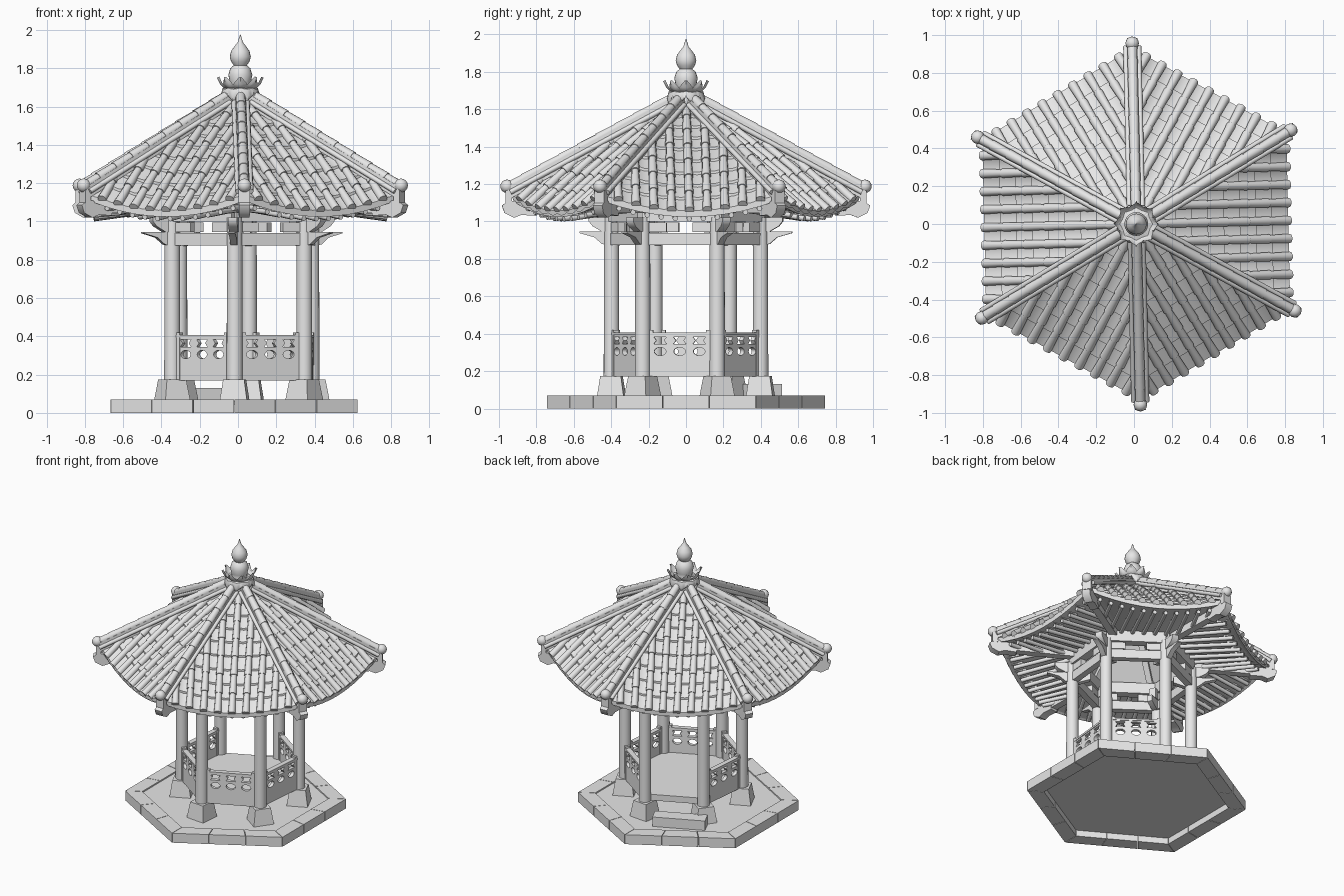
import bpy, bmesh
from math import sin, cos, tan, pi, radians
from mathutils import Matrix, Vector

cube = bpy.data.objects.get("Cube")
if cube:
    bpy.data.objects.remove(cube)

stone = bpy.data.materials.new("light_grey")
stone.use_nodes = True
stone.diffuse_color = (0.8, 0.8, 0.8, 1)
stone.node_tree.nodes["Principled BSDF"].inputs["Base Color"].default_value = (0.8, 0.8, 0.8, 1)
parts = []
T30 = tan(pi / 6)
UPRIGHT = Matrix.Rotation(pi / 2, 4, 'X')  # profile y becomes z


def finish(name, bm, closed=True):
    bmesh.ops.remove_doubles(bm, verts=bm.verts, dist=0.0002)
    if closed:
        bmesh.ops.recalc_face_normals(bm, faces=bm.faces)
    mesh = bpy.data.meshes.new(name)
    bm.to_mesh(mesh)
    bm.free()
    mesh.materials.append(stone)
    ob = bpy.data.objects.new(name, mesh)
    bpy.context.collection.objects.link(ob)
    parts.append(ob)


def frames(cx, turn, start):
    """Six local frames around the centre, x pointing outward."""
    return [Matrix.Translation((cx, 0, 0)) @ Matrix.Rotation(radians(turn + start + 60 * k), 4, 'Z')
            for k in range(6)]


def beam(bm, m, p, q, w, h):
    p, q = Vector(p), Vector(q)
    x = (q - p).normalized()
    y = Vector((0, 0, 1)).cross(x).normalized()
    rot = Matrix((x, y, x.cross(y))).transposed().to_4x4()
    size = Matrix.Diagonal(((q - p).length, w, h, 1))
    bmesh.ops.create_cube(bm, size=1, matrix=m @ Matrix.Translation((p + q) / 2) @ rot @ size)


def prism(bm, m, pts, z0, z1):
    low, high = [[bm.verts.new(m @ Vector((x, y, z))) for x, y in pts] for z in (z0, z1)]
    bm.faces.new(low[::-1])
    bm.faces.new(high)
    for i in range(len(pts)):
        j = (i + 1) % len(pts)
        bm.faces.new((low[i], low[j], high[j], high[i]))


def tube(bm, m, pts, radii, side=(0, 1, 0), n=10):
    pts = [Vector(p) for p in pts]
    side = Vector(side)
    up = (pts[-1] - pts[0]).normalized().cross(side)
    rings = [[bm.verts.new(m @ (p + r * (cos(2 * pi * i / n) * side + sin(2 * pi * i / n) * up)))
              for i in range(n)] for p, r in zip(pts, radii)]
    for a, b in zip(rings, rings[1:]):
        for i in range(n):
            bm.faces.new((a[i], a[(i + 1) % n], b[(i + 1) % n], b[i]))
    bm.faces.new(rings[0])
    bm.faces.new(rings[-1])


def sheet(bm, m, rows):
    vs = [[bm.verts.new(m @ Vector(p)) for p in row] for row in rows]
    for a, b in zip(vs, vs[1:]):
        for i in range(len(a) - 1):
            bm.faces.new((a[i], a[i + 1], b[i + 1], b[i]))


def hexagon(r):
    return [(r * cos(pi / 6 + k * pi / 3), r * sin(pi / 6 + k * pi / 3)) for k in range(6)]


# Base: curb blocks around a recessed floor
bm = bmesh.new()
for m in frames(-0.02, 0, 0):
    for k in range(3):
        f0, f1 = [(2 * (k + e) / 3 - 1) * T30 for e in (0.008, 0.992)]
        prism(bm, m, [(0.545, 0.545 * f0), (0.645, 0.645 * f0), (0.645, 0.645 * f1), (0.545, 0.545 * f1)], 0, 0.07)
finish("base_curb", bm)
bm = bmesh.new()
prism(bm, Matrix.Translation((-0.02, 0, 0)), hexagon(0.635), 0.045, 0.06)
finish("base_floor", bm)

# Raised deck and entry step
SIDES = frames(0.02, -5.4, 0)
POSTS = frames(0.02, -5.4, 30)
bm = bmesh.new()
prism(bm, SIDES[0], hexagon(0.4), 0.175, 0.22)
finish("deck", bm)
bm = bmesh.new()
beam(bm, SIDES[2], (0.46, -0.12, 0.095), (0.46, 0.24, 0.095), 0.1, 0.07)
finish("entry_step", bm)

# Footings, columns, brackets and tie beams
bm_foot, bm_col, bm_br, bm_tie = [bmesh.new() for _ in range(4)]
wing = [(0.28, 0.90), (0.38, 0.865), (0.45, 0.88), (0.49, 0.915), (0.57, 0.938), (0.57, 0.946), (0.28, 0.946)]
arm = [(0.32, 0.946), (0.45, 0.946), (0.5, 0.975), (0.52, 1.0), (0.52, 1.02), (0.32, 1.02)]
for m in POSTS:
    bmesh.ops.create_cone(bm_foot, cap_ends=True, segments=4, radius1=0.103, radius2=0.078, depth=0.12,
                          matrix=m @ Matrix.Translation((0.4, 0, 0.115)) @ Matrix.Rotation(pi / 4, 4, 'Z'))
    bmesh.ops.create_cone(bm_col, cap_ends=True, segments=20, radius1=0.042, radius2=0.04, depth=0.85,
                          matrix=m @ Matrix.Translation((0.4, 0, 0.595)))
    prism(bm_br, m @ UPRIGHT, wing, -0.018, 0.018)
    prism(bm_br, m @ UPRIGHT, arm, -0.024, 0.024)
    for t in (-1, 1):  # arms lying along the tie beams
        d = Vector((-0.5, t * 0.866, 0))
        c = Vector((0.4, 0, 0.97))
        beam(bm_br, m, c, c + d * 0.13, 0.04, 0.05)
for m in SIDES:
    for z, w, h in ((0.907, 0.045, 0.065), (1.04, 0.06, 0.08)):
        beam(bm_tie, m, (0.346, -0.2, z), (0.346, 0.2, z), w, h)
finish("column_footings", bm_foot)
finish("columns", bm_col)
finish("column_brackets", bm_br)
finish("tie_beams", bm_tie)

# Railing panel with two rows of cut openings
curve = bpy.data.curves.new("railing_outline", 'CURVE')
curve.dimensions = '2D'
curve.fill_mode = 'BOTH'
curve.extrude = 0.013
loops = [[(-0.17, 0.17), (0.17, 0.17), (0.17, 0.4), (-0.17, 0.4)]]
for x in (-0.105, 0, 0.105):
    loops.append([(x + 0.032 * cos(k * pi / 6), 0.305 + 0.022 * sin(k * pi / 6)) for k in range(12)])
    loops.append([(x + a, 0.364 + b) for a, b in
                  ((-0.034, -0.019), (0.034, -0.019), (0.02, 0), (0.034, 0.019), (-0.034, 0.019), (-0.02, 0))])
for pts in loops:
    sp = curve.splines.new('POLY')
    sp.points.add(len(pts) - 1)
    sp.use_cyclic_u = True
    for p, (x, y) in zip(sp.points, pts):
        p.co = (x, y, 0, 1)
helper = bpy.data.objects.new("railing_outline", curve)
bpy.context.collection.objects.link(helper)
bpy.context.view_layer.update()
panel = bpy.data.meshes.new_from_object(helper.evaluated_get(bpy.context.evaluated_depsgraph_get()))
bpy.data.objects.remove(helper)
bm = bmesh.new()
for k, m in enumerate(SIDES):
    if k == 2:  # open entry side
        continue
    first = len(bm.verts)
    bm.from_mesh(panel)
    bm.verts.ensure_lookup_table()
    place = m @ Matrix.Translation((0.346, 0, 0)) @ Matrix.Rotation(pi / 2, 4, 'Z') @ UPRIGHT
    bmesh.ops.transform(bm, matrix=place, verts=bm.verts[first:])
    beam(bm, m, (0.346, -0.17, 0.4), (0.346, 0.17, 0.4), 0.036, 0.014)
    for y in (-0.155, 0.155):
        beam(bm, m, (0.33, y, 0.295), (0.362, y, 0.295), 0.025, 0.25)
finish("railings", bm)
bpy.data.meshes.remove(panel)

# Roof shape: height at outward distance v and sideways distance u
EAVE = 0.805
ROOF = frames(0.012, 1.3, 0)
HIPS = frames(0.012, 1.3, 30)


def roof_z(v, u):
    t, s = v / EAVE, min(1, abs(u) / (v * T30))
    return 1.645 - 0.505 * t - 0.085 * t * t * (1 - s * s)


def lip(v, f, drop):
    u = v * T30 * f
    return (v, u, roof_z(v, u) - drop)


bm_pan, bm_roll, bm_deck, bm_raft = [bmesh.new() for _ in range(4)]
GAP = 0.095
ROW = 0.085
FS = [i / 5 - 1 for i in range(11)]
for m in ROOF:
    # Stepped pan tiles, clipped at the hips
    for k in range(-5, 5):
        for r in range(9):
            v1, v0 = EAVE - r * ROW, EAVE - (r + 1) * ROW
            if min(abs(k), abs(k + 1)) * GAP >= v1 * T30:
                continue
            rows = []
            for v, lift in ((v0, 0), (v1, 0.014), (v1, -0.012)):
                row = []
                for i in range(5):
                    u = (k + i / 4) * GAP
                    u = max(-v * T30, min(v * T30, u))
                    row.append((v, u, roof_z(v, u) + lift - 0.012 * (1 - (i / 2 - 1) ** 2)))
                rows.append(row)
            sheet(bm_pan, m, rows)
    # Cover tile rolls, each tile flaring at its lower end
    for k in range(-4, 5):
        u, v, pts, radii = k * GAP, EAVE + 0.005, [], []
        stop = max(0.07, abs(u) / T30 + 0.01)
        while v > stop:
            w = max(stop, v - 0.11)
            pts += [(v, u, roof_z(v, u) + 0.008), (w, u, roof_z(w, u) + 0.008)]
            radii += [0.025, 0.02]
            v = w if w > stop else 0
        tube(bm_roll, m, pts, radii)
    # Boarding under the tiles, eave board, soffit and inner ceiling
    sheet(bm_deck, m, [[lip(v, f, 0.022) for f in FS] for v in (0.06, 0.25, 0.45, 0.65, 0.8)])
    sheet(bm_deck, m, [[lip(v, f, d) for f in FS] for v, d in ((0.8, 0.01), (0.8, 0.035), (0.78, 0.045))])
    sheet(bm_deck, m, [[(0.34, 0.34 * T30 * f, 1.09) for f in FS], [lip(0.78, f, 0.045) for f in FS]])
    sheet(bm_deck, m, [[(v, v * T30 * f, z) for f in (-1, 1)] for v, z in ((0.02, 1.52), (0.34, 1.09))])
    # Two tiers of rafters
    for k in range(-5, 6):
        u = k * 0.075
        a, zb = max(0.33, abs(u) / T30), roof_z(0.78, u) - 0.058
        za = 1.075 + (a - 0.33) / 0.45 * (zb - 1.075)
        if a < 0.74:
            tube(bm_raft, m, [(a, u, za), (0.765, u, zb - 0.004)], [0.015, 0.014], n=8)
        beam(bm_raft, m, (max(a, 0.7), u, zb + 0.024), (0.795, u, zb + 0.024), 0.022, 0.022)
finish("pan_tiles", bm_pan, False)
finish("cover_tiles", bm_roll)
finish("roof_boarding", bm_deck, False)
finish("rafters", bm_raft)

# Hip ridges, hip beams and corner ornaments
bm_ridge, bm_hip = bmesh.new(), bmesh.new()
horn = [(0.8, 1.03), (0.88, 1.035), (0.92, 1.02), (0.97, 1.045), (0.985, 1.085), (0.95, 1.11), (0.8, 1.11)]


def hip(r, lift, y=0):
    return (r, y, 1.645 - 0.543 * r + lift)


for m in HIPS:
    beam(bm_ridge, m, hip(0.06, 0.022), hip(0.95, 0.022), 0.056, 0.06)
    steps = [0.07 + 0.1 * k for k in range(10)]
    pts = [hip(r, 0.056) for a, b in zip(steps, steps[1:]) for r in (a, b)]
    tube(bm_ridge, m, pts, [0.024, 0.028] * 9)
    for y in (-0.034, 0.034):
        tube(bm_ridge, m, [hip(0.08, 0.022, y), hip(0.94, 0.022, y)], [0.014, 0.014], n=8)
    bmesh.ops.create_uvsphere(bm_ridge, u_segments=12, v_segments=8, radius=0.036,
                              matrix=m @ Matrix.Translation((0.957, 0, 1.188)))
    beam(bm_ridge, m, (0.93, 0, 1.13), (0.965, 0, 1.13), 0.06, 0.07)
    beam(bm_hip, m, (0.36, 0, 1.075), (0.93, 0, 1.075), 0.05, 0.06)
    prism(bm_hip, m @ UPRIGHT, horn, -0.028, 0.028)
    beam(bm_hip, m, (0.03, 0, 1.5), (0.4, 0, 1.06), 0.04, 0.04)
finish("hip_ridges", bm_ridge)
finish("hip_beams", bm_hip)

# Gourd finial on a lotus of petals
bm = bmesh.new()
gourd = [(0.07, 1.58), (0.07, 1.66), (0.05, 1.7), (0.055, 1.73), (0.063, 1.765), (0.052, 1.8), (0.034, 1.815),
         (0.048, 1.835), (0.055, 1.86), (0.048, 1.89), (0.03, 1.915), (0.014, 1.935), (0.008, 1.955), (0.002, 1.975)]
tube(bm, Matrix.Translation((0.012, 0, 0)), [(0, 0, z) for _, z in gourd], [r for r, _ in gourd], n=20)
finish("finial", bm)
bm = bmesh.new()
upper = [(0.05, 1.685, 0.02), (0.08, 1.69, 0.038), (0.105, 1.715, 0.034), (0.122, 1.75, 0.004)]
lower = [(0.06, 1.70, 0.025), (0.095, 1.69, 0.04), (0.108, 1.655, 0.036), (0.1, 1.625, 0.004)]
for k in range(8):
    for leaf, turn in ((upper, 0), (lower, 0.5)):
        m = Matrix.Translation((0.012, 0, 0)) @ Matrix.Rotation((k + turn) * pi / 4, 4, 'Z')
        sheet(bm, m, [[(r - 0.012 * abs(f), f * w, z + 0.006 * abs(f)) for f in (-1, -0.5, 0, 0.5, 1)]
                      for r, z, w in leaf])
finish("lotus_petals", bm, False)

# Shading
bpy.ops.object.select_all(action='DESELECT')
for ob in parts:
    ob.select_set(True)
bpy.context.view_layer.objects.active = parts[0]
bpy.ops.object.shade_smooth_by_angle(angle=radians(46))
